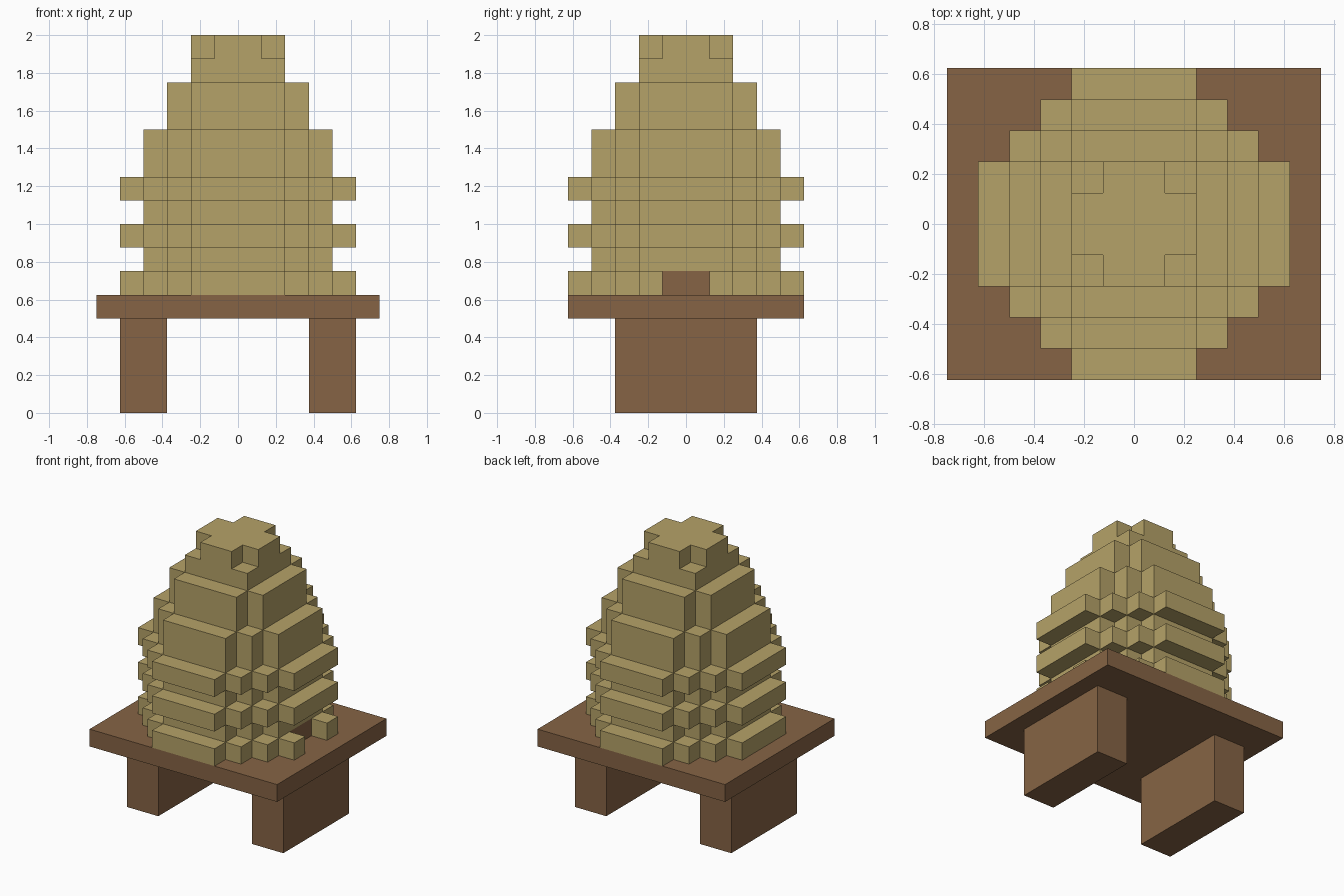
import bpy, bmesh, math
from mathutils import Vector

if "Cube" in bpy.data.objects:
    bpy.data.objects.remove(bpy.data.objects["Cube"])

U = 0.125  # size of one block


def material(name, rgb):
    m = bpy.data.materials.new(name)
    m.diffuse_color = (*rgb, 1.0)
    m.use_nodes = True
    m.node_tree.nodes["Principled BSDF"].inputs["Base Color"].default_value = m.diffuse_color
    return m


STRAW = material("straw", (0.463, 0.361, 0.138))
WOOD = material("brown_wood", (0.240, 0.127, 0.059))


def finish(name, bm, mats):
    mesh = bpy.data.meshes.new(name)
    bm.to_mesh(mesh)
    bm.free()
    for m in mats:
        mesh.materials.append(m)
    ob = bpy.data.objects.new(name, mesh)
    bpy.context.collection.objects.link(ob)
    return ob


def box(name, lo, hi, mat):
    bm = bmesh.new()
    bmesh.ops.create_cube(bm, size=1)
    for v in bm.verts:
        v.co = [lo[i] if v.co[i] < 0 else hi[i] for i in range(3)]
    return finish(name, bm, [mat])


# Wooden stand: two legs and the board
for side, x in (("left", -0.5), ("right", 0.5)):
    box(side + "_leg", (x - 0.125, -0.375, 0), (x + 0.125, 0.375, 0.5), WOOD)
box("board", (-0.75, -0.625, 0.5), (0.75, 0.625, 0.625), WOOD)

# Straw hive: stepped round plan for each block layer above the board.
# Radius r gives the overlapping rectangles (r, 2), (r-1, 3) ... (2, r).
LAYER_RADIUS = {5: 5, 6: 4, 7: 5, 8: 4, 9: 5, 10: 4, 11: 4,
                12: 3, 13: 3, 14: 2, 15: 2}


def filled(i, j, k):
    r = LAYER_RADIUS.get(k)
    if r is None:
        return False
    x, y = abs(i + 0.5), abs(j + 0.5)
    if k == 5 and i == 4 and y < 1:      # entrance in the bottom coil
        return False
    small = 1 if k == 15 else 2          # cross-shaped cap
    return any(x < a and y < r + small - a for a in range(small, r + 1))


def add_face(bm, cell, axis, sign):
    c = Vector(cell) + Vector((0.5, 0.5, 0.5))
    n, u = Vector(), Vector()
    n[axis], u[(axis + 1) % 3] = sign, 1
    v = n.cross(u)
    corners = [c + (n + a * u + b * v) * 0.5
               for a, b in ((-1, -1), (1, -1), (1, 1), (-1, 1))]
    return bm.faces.new([bm.verts.new(p * U) for p in corners])


bm = bmesh.new()
for k in LAYER_RADIUS:
    for i in range(-5, 5):
        for j in range(-5, 5):
            if not filled(i, j, k):
                continue
            for axis in range(3):
                for sign in (-1, 1):
                    nb = [i, j, k]
                    nb[axis] += sign
                    if filled(*nb):
                        continue
                    f = add_face(bm, (i, j, k), axis, sign)
                    # dark doorway at the back of the entrance
                    if k == 5 and i == 3 and axis == 0 and -2 < j < 1:
                        f.material_index = 1
bmesh.ops.remove_doubles(bm, verts=bm.verts[:], dist=0.001)
bmesh.ops.dissolve_limit(bm, angle_limit=math.radians(1), verts=bm.verts[:],
                         edges=bm.edges[:], delimit={'MATERIAL'})
finish("straw_hive", bm, [STRAW, WOOD])
